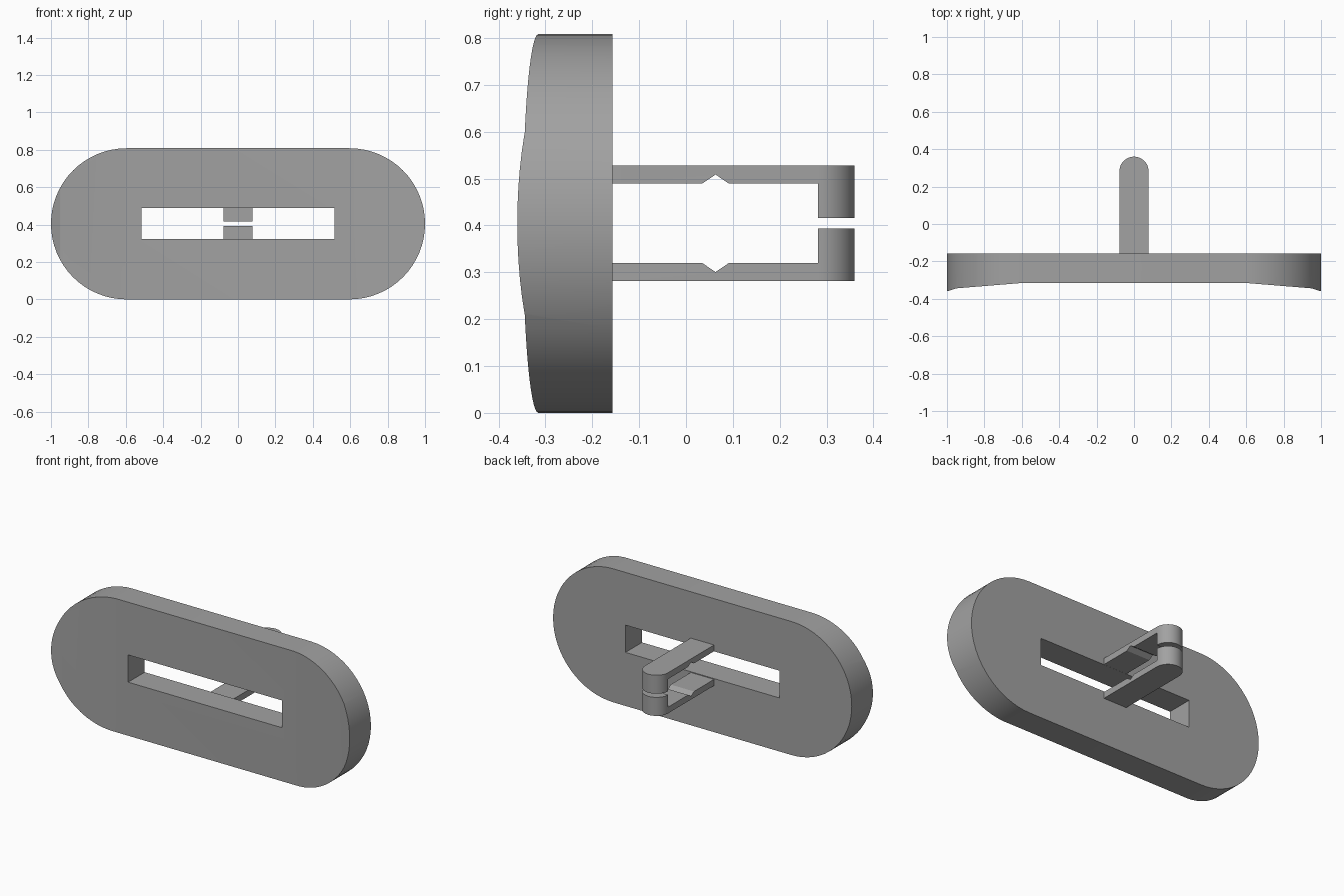
import bpy, bmesh, math
from mathutils import Vector

if "Cube" in bpy.data.objects:
    bpy.data.objects.remove(bpy.data.objects["Cube"])

MID = 0.404                 # height of the symmetry plane
BACK, FRONT = -0.157, -0.315
R, HALF = 0.404, 0.596      # plate end radius, half length of the straight part

grey = bpy.data.materials.new("grey")
grey.diffuse_color = (0.36, 0.36, 0.36, 1)
grey.use_nodes = True
grey.node_tree.nodes["Principled BSDF"].inputs["Base Color"].default_value = grey.diffuse_color


def prism(name, points, direction):
    """Extrude a closed outline along a direction."""
    bm = bmesh.new()
    face = bm.faces.new([bm.verts.new(p) for p in points])
    new = bmesh.ops.extrude_face_region(bm, geom=[face])["geom"]
    bmesh.ops.translate(bm, vec=Vector(direction),
                        verts=[g for g in new if isinstance(g, bmesh.types.BMVert)])
    bmesh.ops.recalc_face_normals(bm, faces=bm.faces)
    me = bpy.data.meshes.new(name)
    bm.to_mesh(me)
    bm.free()
    me.materials.append(grey)
    ob = bpy.data.objects.new(name, me)
    bpy.context.collection.objects.link(ob)
    return ob


def boolean(ob, cutter, operation):
    """Apply a boolean and discard the cutter."""
    mod = ob.modifiers.new("cut", "BOOLEAN")
    mod.object, mod.operation, mod.solver = cutter, operation, "EXACT"
    dg = bpy.context.evaluated_depsgraph_get()
    me = bpy.data.meshes.new_from_object(ob.evaluated_get(dg))
    ob.modifiers.clear()
    ob.data = me
    bpy.data.objects.remove(cutter)


def smooth(ob):
    bpy.ops.object.select_all(action="DESELECT")
    ob.select_set(True)
    bpy.context.view_layer.objects.active = ob
    bpy.ops.object.shade_smooth_by_angle(angle=math.radians(25))


def front_depth(x):
    """Front surface: flat centre, then two ramps flaring forward."""
    x = abs(x)
    if x <= HALF:
        return FRONT
    if x <= 0.95:
        return FRONT - 0.029 * (x - HALF) / (0.95 - HALF)
    return FRONT - 0.029 - 0.016 * (x - 0.95) / 0.05


# Rounded plate with a flared front
N = 32
outline = []
for side, start in ((1, -90), (-1, 90)):
    for i in range(N + 1):
        a = math.radians(start + 180 * i / N)
        outline.append((side * HALF + R * math.cos(a), BACK, MID + R * math.sin(a)))
plate = prism("plate", outline, (0, FRONT - BACK, 0))
bm = bmesh.new()
bm.from_mesh(plate.data)
for x in (-0.95, -HALF, HALF, 0.95):
    front = [f for f in bm.faces if f.calc_center_median().y < FRONT + 0.001]
    edges = {e for f in front for e in f.edges}
    bmesh.ops.bisect_plane(bm, geom=front + list(edges), plane_co=(x, 0, 0),
                           plane_no=(1, 0, 0), dist=1e-4)
for v in bm.verts:
    if v.co.y < FRONT + 0.001:
        v.co.y = front_depth(v.co.x)
bm.to_mesh(plate.data)
bm.free()

# Slot through the plate
slot = prism("slot_cutter", [(x, -1, z) for x, z in
             ((-0.515, 0.324), (0.515, 0.324), (0.515, 0.489), (-0.515, 0.489))], (0, 2, 0))
boolean(plate, slot, "DIFFERENCE")
smooth(plate)

# Two clip arms, each with a notch and a round hooked tip (y, offset from mid)
W, TIP = 0.078, 0.282
profile = [(BACK, 0.123), (TIP + W, 0.123), (TIP + W, 0.011), (TIP, 0.011), (TIP, 0.085),
           (0.091, 0.085), (0.063, 0.104), (0.035, 0.085), (BACK, 0.085)]
for name, s in (("upper_arm", 1), ("lower_arm", -1)):
    arm = prism(name, [(-0.1, y, MID + 0.0005 + s * d) for y, d in profile], (0.2, 0, 0))
    footprint = [(-W, -0.5, 0), (W, -0.5, 0)]
    footprint += [(W * math.cos(math.pi * i / 24), TIP + W * math.sin(math.pi * i / 24), 0)
                  for i in range(25)]
    boolean(arm, prism("arm_cutter", footprint, (0, 0, 1)), "INTERSECT")
    smooth(arm)
